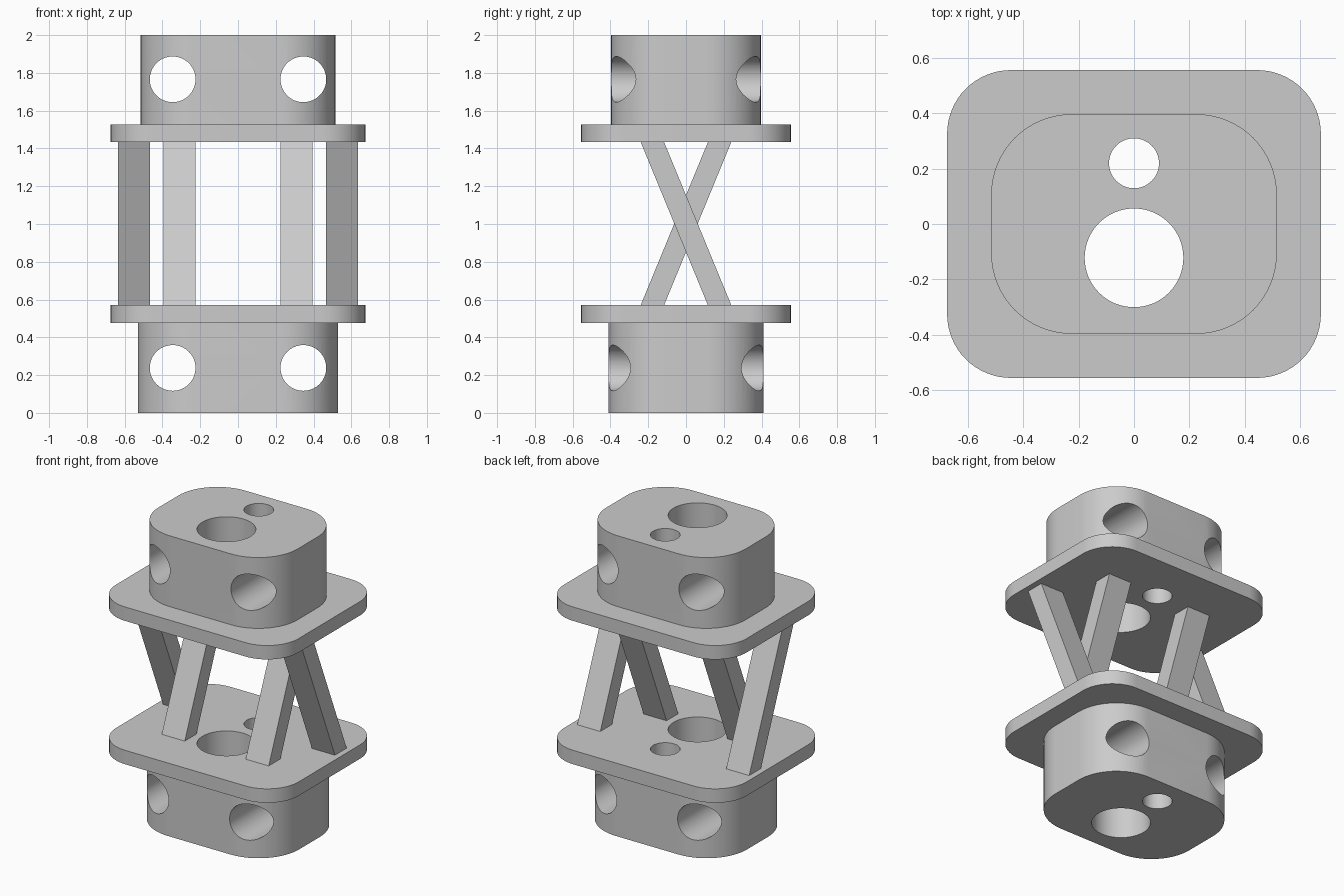
import bpy
import bmesh
from math import cos, sin, pi

cube = bpy.data.objects.get("Cube")
if cube:
    bpy.data.objects.remove(cube, do_unlink=True)

grey = bpy.data.materials.new("plain grey")
grey.use_nodes = True
COLOUR = (0.6, 0.6, 0.6, 1)
grey.diffuse_color = COLOUR
grey.node_tree.nodes["Principled BSDF"].inputs["Base Color"].default_value = COLOUR


def add_prism(name, bottom, top):
    """Solid between two matching counter-clockwise outlines."""
    bm = bmesh.new()
    lower = [bm.verts.new(p) for p in bottom]
    upper = [bm.verts.new(p) for p in top]
    bm.faces.new(lower[::-1])
    bm.faces.new(upper)
    for i in range(len(lower)):
        j = (i + 1) % len(lower)
        bm.faces.new((lower[i], lower[j], upper[j], upper[i]))
    bmesh.ops.recalc_face_normals(bm, faces=bm.faces)
    mesh = bpy.data.meshes.new(name)
    bm.to_mesh(mesh)
    bm.free()
    mesh.materials.append(grey)
    obj = bpy.data.objects.new(name, mesh)
    bpy.context.collection.objects.link(obj)
    return obj


def rounded_slab(name, half_x, half_y, radius, z0, z1, steps=16):
    outline = []
    for q, (sx, sy) in enumerate(((1, 1), (-1, 1), (-1, -1), (1, -1))):
        for s in range(steps + 1):
            a = (q + s / steps) * pi / 2
            outline.append((sx * (half_x - radius) + radius * cos(a),
                            sy * (half_y - radius) + radius * sin(a)))
    return add_prism(name, [(x, y, z0) for x, y in outline],
                     [(x, y, z1) for x, y in outline])


def drill(obj, radius, location, rotation=(0, 0, 0)):
    bpy.ops.mesh.primitive_cylinder_add(vertices=64, radius=radius, depth=5,
                                        location=location, rotation=rotation)
    cutter = bpy.context.object
    cutter.hide_render = True
    cutter.data.materials.append(grey)
    mod = obj.modifiers.new("hole", 'BOOLEAN')
    mod.operation = 'DIFFERENCE'
    mod.solver = 'EXACT'
    mod.object = cutter
    bpy.ops.object.select_all(action='DESELECT')
    bpy.context.view_layer.objects.active = obj
    obj.select_set(True)
    bpy.ops.object.modifier_apply(modifier=mod.name)
    bpy.data.objects.remove(cutter, do_unlink=True)


# End blocks and flange plates
Z_LOW, Z_FLOOR, Z_CEIL, Z_HIGH = 0.477, 0.57, 1.434, 1.527
lower_block = rounded_slab("lower_block", 0.53, 0.41, 0.3, 0, Z_LOW)
upper_block = rounded_slab("upper_block", 0.515, 0.396, 0.29, Z_HIGH, 2)
lower_plate = rounded_slab("lower_plate", 0.674, 0.555, 0.23, Z_LOW, Z_FLOOR)
upper_plate = rounded_slab("upper_plate", 0.674, 0.555, 0.23, Z_CEIL, Z_HIGH)

# Cross holes through the blocks, front to back
for block, z in ((lower_block, 0.238), (upper_block, 1.766)):
    for side in (-1, 1):
        drill(block, 0.121, (side * 0.346, 0, z), (pi / 2, 0, 0))

# Vertical holes through blocks and plates
for part in (lower_block, lower_plate, upper_plate, upper_block):
    drill(part, 0.178, (0, -0.122, 1))
    drill(part, 0.09, (0, 0.219, 1))
    bpy.ops.object.shade_smooth_by_angle()

# Crossed slanting struts: the outer pair leans forward, the inner pair back
for label, x, foot in (("inner", 0.31, -0.178), ("outer", 0.55, 0.178)):
    for side_name, side in (("left", 1), ("right", -1)):
        ends = []
        for y, z in ((foot, Z_FLOOR), (-foot, Z_CEIL)):
            ends.append([(side * x + dx * 0.085, y + dy * 0.062, z)
                         for dx, dy in ((-1, -1), (1, -1), (1, 1), (-1, 1))])
        add_prism(f"{label}_strut_{side_name}", *ends)
